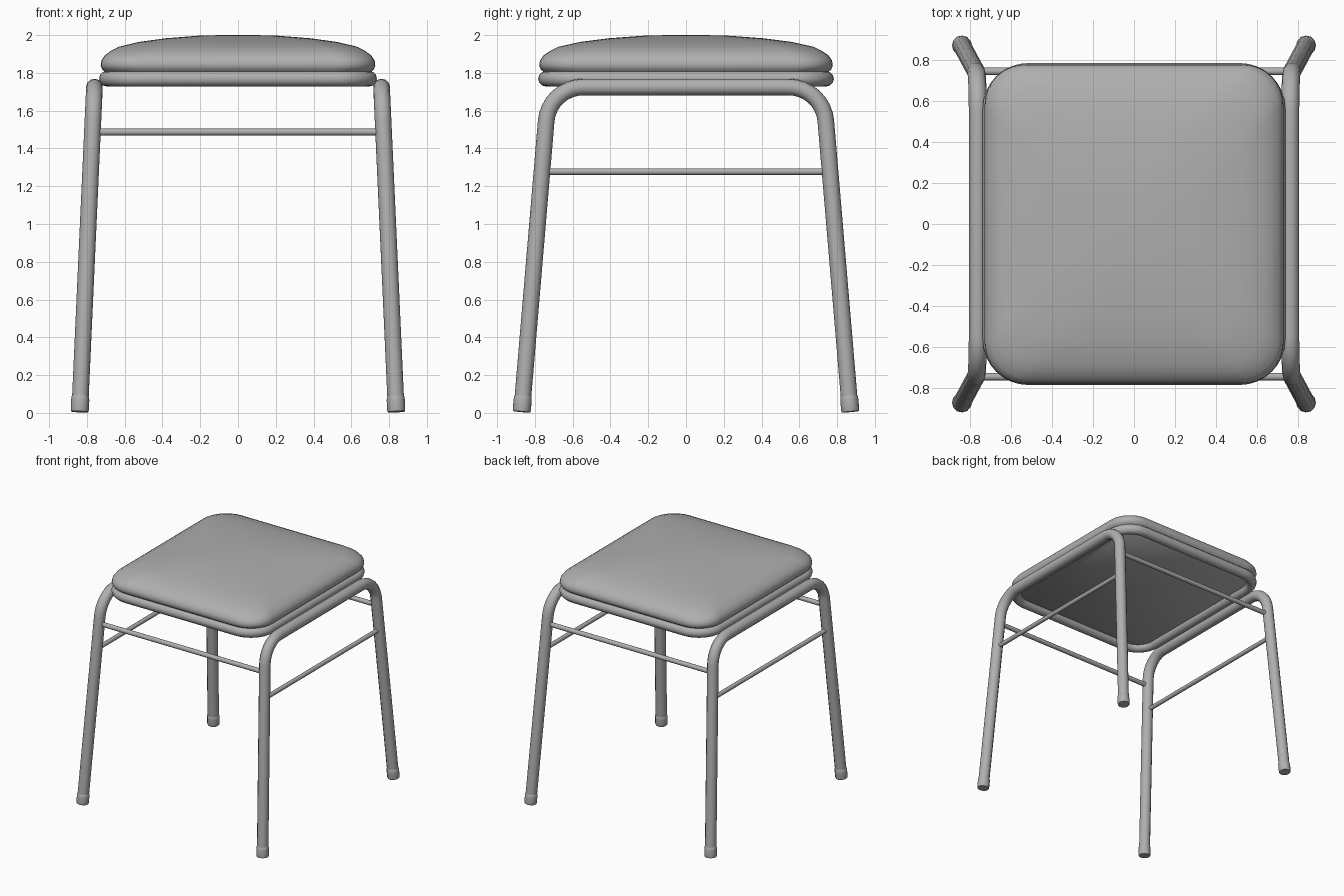
import bpy, bmesh, math
from mathutils import Vector

if "Cube" in bpy.data.objects:
    bpy.data.objects.remove(bpy.data.objects["Cube"])

grey = bpy.data.materials.new("mid_grey")
grey.diffuse_color = (0.43, 0.43, 0.43, 1)
grey.use_nodes = True
grey.node_tree.nodes["Principled BSDF"].inputs["Base Color"].default_value = grey.diffuse_color


def finish(obj, angle=40):
    bpy.ops.object.select_all(action='DESELECT')
    obj.select_set(True)
    bpy.context.view_layer.objects.active = obj
    if obj.type == 'CURVE':
        bpy.ops.object.convert(target='MESH')
    bpy.ops.object.shade_smooth_by_angle(angle=math.radians(angle))
    obj.data.materials.clear()
    obj.data.materials.append(grey)


def tube(name, points, radius, scales=None, closed=False, res=4):
    """Round tube swept along points, with optional radius factors."""
    cu = bpy.data.curves.new(name, 'CURVE')
    cu.dimensions = '3D'
    cu.bevel_depth = radius
    cu.bevel_resolution = res
    cu.use_fill_caps = not closed
    sp = cu.splines.new('POLY')
    sp.points.add(len(points) - 1)
    for i, p in enumerate(points):
        sp.points[i].co = (*p, 1)
        sp.points[i].radius = scales[i] if scales else 1
    sp.use_cyclic_u = closed
    obj = bpy.data.objects.new(name, cu)
    bpy.context.collection.objects.link(obj)
    finish(obj)


def rounded_rect(hx, hy, r, z, n=8):
    pts = []
    for k, (sx, sy) in enumerate([(1, 1), (-1, 1), (-1, -1), (1, -1)]):
        for i in range(n + 1):
            a = math.pi / 2 * (k + i / n)
            pts.append((sx * (hx - r) + r * math.cos(a),
                        sy * (hy - r) + r * math.sin(a), z))
    return pts


def fillet(a, c, b, d, n=8):
    """Circular bend at corner c between directions to a and b."""
    u, v = (a - c).normalized(), (b - c).normalized()
    p0, p2 = c + u * d, c + v * d
    w = math.sin(u.angle(v) / 2)
    out = []
    for i in range(n + 1):
        t = i / n
        k0, k1, k2 = (1 - t) ** 2, 2 * w * t * (1 - t), t * t
        out.append((p0 * k0 + c * k1 + p2 * k2) / (k0 + k1 + k2))
    return out


# Cushion: rounded rectangles (scale, height, corner radius) lofted to a shallow dome
profile = [(0.93, 1.77, 0.19), (0.965, 1.803, 0.2), (0.99, 1.818, 0.2),
           (1.0, 1.84, 0.2), (0.995, 1.866, 0.2), (0.97, 1.893, 0.2),
           (0.925, 1.917, 0.2), (0.87, 1.938, 0.2), (0.72, 1.964, 0.22),
           (0.53, 1.983, 0.23), (0.27, 1.998, 0.17), (0.1, 2.0, 0.07)]
bm = bmesh.new()
loops = [[bm.verts.new(p) for p in rounded_rect(0.727 * s, 0.777 * s, r, z)]
         for s, z, r in profile]
for lo, hi in zip(loops, loops[1:]):
    for i in range(len(lo)):
        j = (i + 1) % len(lo)
        bm.faces.new((lo[i], lo[j], hi[j], hi[i]))
bm.faces.new(loops[0][::-1])
bm.faces.new(loops[-1])
# Wind each corner consistently
bmesh.ops.recalc_face_normals(bm, faces=bm.faces)
me = bpy.data.meshes.new("seat_cushion")
bm.to_mesh(me)
bm.free()
seat = bpy.data.objects.new("seat_cushion", me)
bpy.context.collection.objects.link(seat)
finish(seat, 50)

# Tubular rim under the cushion
tube("seat_rim", rounded_rect(0.695, 0.742, 0.18, 1.769), 0.041, closed=True)

for sx, side in ((-1, "left"), (1, "right")):
    # Bent side frame: two splayed legs joined by a top bar
    foot = {s: Vector((sx * 0.838, s * 0.87, 0.006)) for s in (-1, 1)}
    top = {s: Vector((sx * 0.76, s * 0.725, 1.725)) for s in (-1, 1)}
    path = [foot[-1].lerp(top[-1], 0.01)]
    path += fillet(foot[-1], top[-1], top[1], 0.18)
    path += fillet(top[-1], top[1], foot[1], 0.18)
    path.append(foot[1].lerp(top[1], 0.01))
    tube(side + "_leg_frame", path, 0.044)

    # Rounded foot caps
    for s, end in ((-1, "front"), (1, "back")):
        pts = [foot[s].lerp(top[s], t) for t in (0, 0.006, 0.036, 0.046, 0.05)]
        tube(f"{end}_{side}_foot", pts, 0.048, [0.95, 1.0, 1.0, 0.97, 0.88])

    # Side rung
    x = sx * 0.781
    tube(side + "_rung", [(x, -0.745, 1.277), (x, 0.745, 1.277)], 0.018)

# Front and back rungs
for y, end in ((-0.743, "front"), (0.743, "back")):
    tube(end + "_rung", [(-0.76, y, 1.487), (0.76, y, 1.487)], 0.019)
